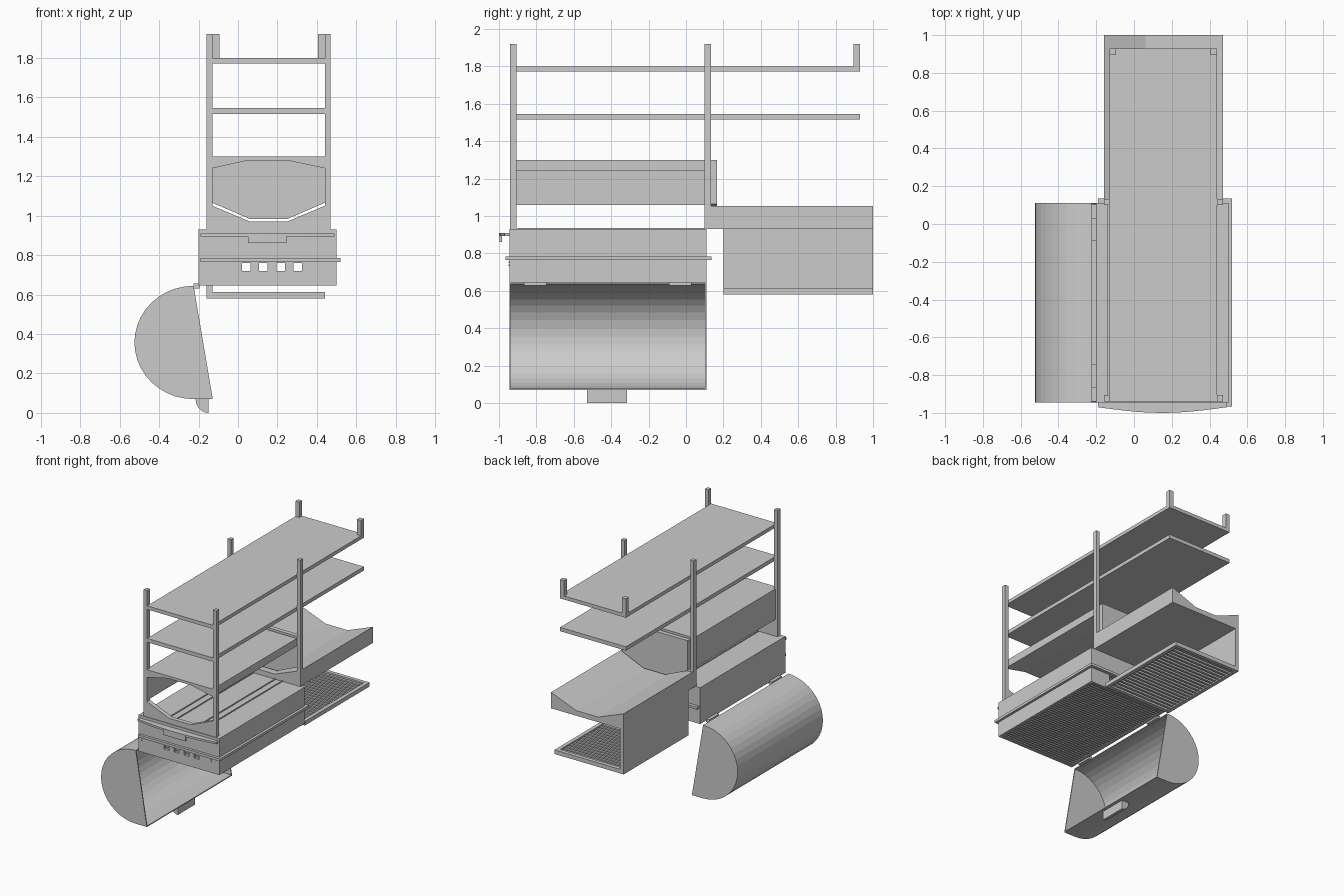
import bpy, bmesh, math

cube = bpy.data.objects.get("Cube")
if cube:
    bpy.data.objects.remove(cube, do_unlink=True)

grey = bpy.data.materials.new("plain grey")
grey.use_nodes = True
grey.diffuse_color = (0.6, 0.6, 0.6, 1)
grey.node_tree.nodes["Principled BSDF"].inputs["Base Color"].default_value = (0.6, 0.6, 0.6, 1)


def finish(name, bm):
    bmesh.ops.recalc_face_normals(bm, faces=bm.faces)
    mesh = bpy.data.meshes.new(name)
    bm.to_mesh(mesh)
    bm.free()
    mesh.materials.append(grey)
    obj = bpy.data.objects.new(name, mesh)
    bpy.context.collection.objects.link(obj)
    return obj


def boxes(name, spans):
    """One object made of boxes, each given as x, y and z ranges."""
    bm = bmesh.new()
    for (x0, x1), (y0, y1), (z0, z1) in spans:
        made = bmesh.ops.create_cube(bm, size=1)["verts"]
        for v in made:
            v.co = (x0 + (v.co.x + 0.5) * (x1 - x0),
                    y0 + (v.co.y + 0.5) * (y1 - y0),
                    z0 + (v.co.z + 0.5) * (z1 - z0))
    return finish(name, bm)


def prism(name, outline, a, b, axis="y"):
    """Extrude an outline: (x, z) points along y, or (x, y) points along z."""
    bm = bmesh.new()
    place = (lambda p: (p[0], a, p[1])) if axis == "y" else (lambda p: (p[0], p[1], a))
    face = bm.faces.new([bm.verts.new(place(p)) for p in outline])
    moved = bmesh.ops.extrude_face_region(bm, geom=[face])["geom"]
    step = (0, b - a, 0) if axis == "y" else (0, 0, b - a)
    bmesh.ops.translate(bm, vec=step, verts=[g for g in moved if isinstance(g, bmesh.types.BMVert)])
    return finish(name, bm)


def scoop(name, curve, inner, y0, y1, cap):
    """Curved shell with closed ends, open across the chord."""
    prism(name + "_shell", curve + inner[::-1], y0, y1)
    prism(name + "_front_cap", curve, y0, y0 + cap)
    prism(name + "_back_cap", curve, y1 - cap, y1)


LEFT, RIGHT = 0.44, -0.13            # inner faces of the posts
FRONT, MID, BACK = -0.94, 0.10, 0.93
POST_X = [(-0.16, RIGHT), (LEFT, 0.47)]

# Uprights
boxes("front_posts", [(x, (FRONT, FRONT + 0.035), (0.93, 1.92)) for x in POST_X])
boxes("middle_posts", [(x, (MID, MID + 0.033), (0.93, 1.92)) for x in POST_X])
boxes("rear_shelf_pegs", [(x, (BACK - 0.035, BACK), (1.8, 1.92))
                          for x in [(RIGHT, -0.095), (0.405, LEFT)]])

# Long shelves
boxes("top_shelf", [((RIGHT, LEFT), (FRONT, BACK), (1.772, 1.8))])
boxes("middle_shelf", [((RIGHT, LEFT), (FRONT, BACK), (1.515, 1.545))])

# Lower shelf with a vaulted underside, and its side wall
prism("lower_shelf", [(RIGHT, 1.3), (RIGHT, 1.24), (0.05, 1.28), (0.25, 1.28),
                      (LEFT, 1.24), (LEFT, 1.3)], FRONT, MID)
boxes("side_wall", [((-0.14, RIGHT), (FRONT + 0.035, MID), (1.06, 1.3))])

# Dipped plate between the front posts, and the matching long rear trough
dip = [(0.06, 0.97), (0.25, 0.97)]
prism("front_dip_plate", [(RIGHT, 0.93), (RIGHT, 1.05)] + dip + [(LEFT, 1.05), (LEFT, 0.93)],
      FRONT, FRONT + 0.035)
prism("rear_trough", [(-0.16, 0.93), (-0.16, 1.055)] + dip + [(0.47, 1.055), (0.47, 0.93)],
      MID, 1.0)
prism("hanging_panel", [(RIGHT, 1.3), (RIGHT, 1.065), (0.06, 0.983), (0.25, 0.983),
                        (LEFT, 1.065), (LEFT, 1.3)], MID + 0.03, 0.165)

# Rear side wall and slatted tray
boxes("rear_side_wall", [((-0.16, RIGHT), (0.2, 1.0), (0.58, 0.95))])
tray = [((-0.16, LEFT), (0.2, 0.23), (0.58, 0.612)),
        ((-0.16, LEFT), (0.97, 1.0), (0.58, 0.612)),
        ((LEFT - 0.03, LEFT), (0.23, 0.97), (0.58, 0.612))]
slat = 0.74 / 20
for i in range(20):
    y = 0.23 + slat * (i + 0.25)
    tray.append(((RIGHT, LEFT - 0.03), (y, y + slat / 2), (0.588, 0.604)))
boxes("rear_slatted_tray", tray)

# Hollow firebox with vent holes in both end walls
holes = [(0.02 + 0.087 * i, 0.063 + 0.087 * i) for i in range(4)]
edges = [-0.2] + [e for h in holes for e in h] + [0.5]
walls = [((-0.2, 0.5), (-0.945, 0.11), (0.915, 0.93)),
         ((-0.2, -0.18), (-0.945, 0.11), (0.645, 0.93)),
         ((0.48, 0.5), (-0.945, 0.11), (0.645, 0.93))]
for ys in [(-0.945, -0.925), (0.09, 0.11)]:
    walls.append(((-0.2, 0.5), ys, (0.76, 0.93)))
    walls.append(((-0.2, 0.5), ys, (0.645, 0.72)))
    walls += [((edges[i], edges[i + 1]), ys, (0.72, 0.76)) for i in range(0, len(edges), 2)]
boxes("firebox", walls)
pitch = 1.015 / 40
boxes("firebox_floor_slats", [((-0.18, 0.48),
                               (-0.925 + pitch * i, -0.925 + pitch * (i + 0.55)),
                               (0.65, 0.662)) for i in range(40)])
boxes("top_rails", [((x, x + 0.008), (-0.9, MID), (0.93, 0.936)) for x in (0.0, 0.06, 0.25, 0.31)])

# Seam rail around the firebox
boxes("seam_rail", [((-0.19, 0.52), (-0.965, -0.945), (0.764, 0.784)),
                    ((-0.19, 0.52), (0.11, 0.135), (0.764, 0.784)),
                    ((0.5, 0.52), (-0.965, 0.135), (0.764, 0.784))])
boxes("vent_pins", [((x, x + 0.008), (-0.95, -0.945), (z, z + 0.008))
                    for x in (-0.178, 0.425) for z in (0.732, 0.748)])

# Bowed front ledge with a drop handle
bow = [(-0.19 + 0.068 * i, -0.97 - 0.03 * math.sin(math.pi * i / 10)) for i in range(11)]
prism("front_ledge", [(-0.19, -0.945)] + bow + [(0.49, -0.945)], 0.893, 0.909, axis="z")
boxes("front_drop_handle", [((0.05, 0.245), (-0.998, -0.985), (0.86, 0.9))])

# Open half-barrel lid hanging beside the firebox


def barrel(rx, rz):
    arc = [math.pi / 2 + math.pi * i / 20 for i in range(21)]
    return [(-0.225 + rx * math.cos(t), 0.357 + rz * math.sin(t)) for t in arc]


scoop("lid", barrel(0.3, 0.287) + [(-0.128, 0.07)], barrel(0.293, 0.28) + [(-0.129, 0.077)],
      -0.945, 0.11, 0.008)
boxes("lid_hinges", [((-0.225, -0.195), (y, y + 0.12), (0.63, 0.655)) for y in (-0.865, -0.09)])


# Scooped handle under the lid
def grip(r):
    return [(-0.15 - r * math.cos(t), 0.07 - 1.08 * r * math.sin(t))
            for t in [math.pi / 2 * i / 6 for i in range(7)]]


scoop("lid_handle", grip(0.065) + [(-0.15, 0.07)], grip(0.058) + [(-0.15, 0.07)],
      -0.53, -0.315, 0.008)
